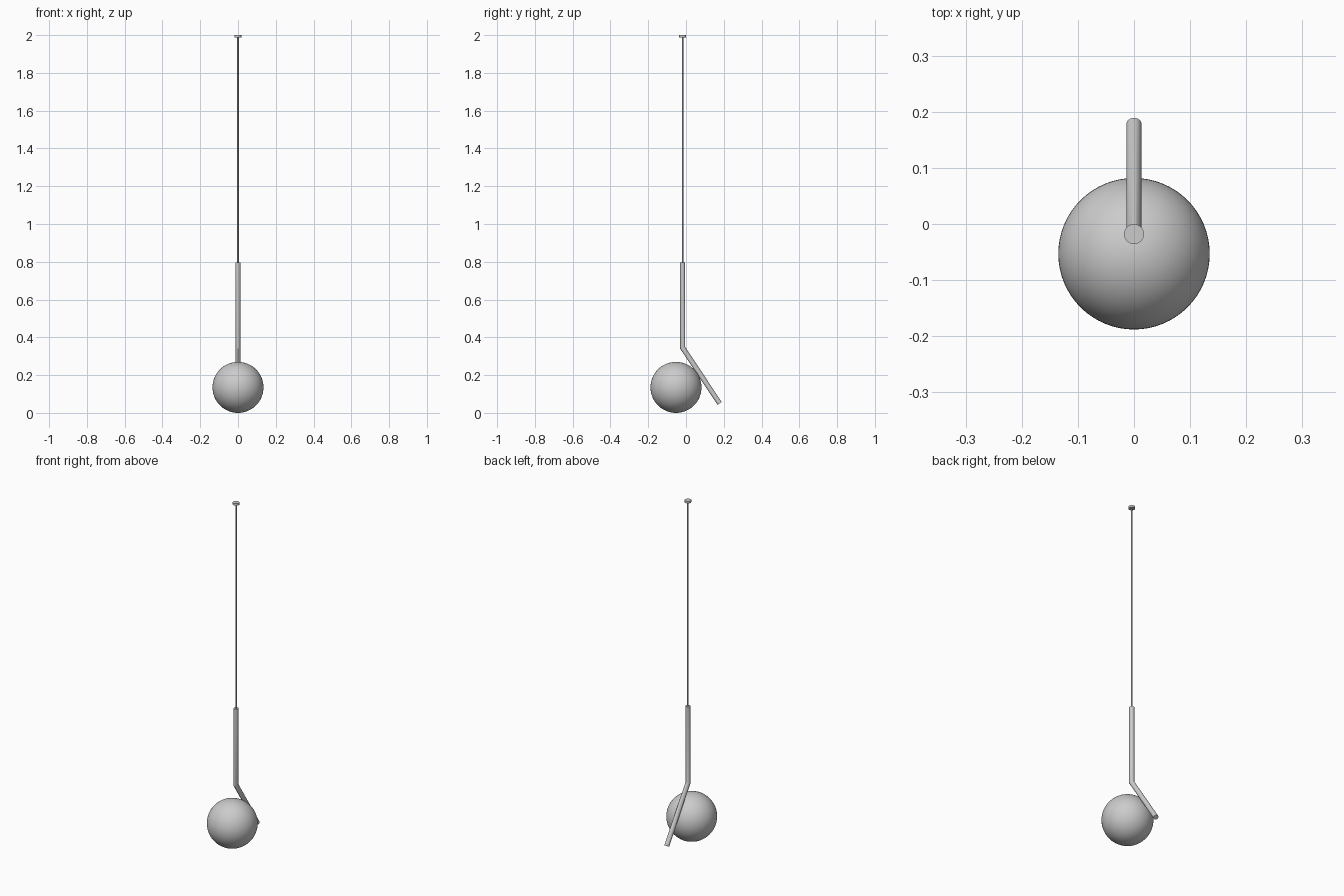
import bpy, bmesh, math
from mathutils import Vector

if "Cube" in bpy.data.objects:
    bpy.data.objects.remove(bpy.data.objects["Cube"])

AXIS_Y = -0.018     # hanging axis
SIDES = 32


def finish(bm, name, angle=30):
    bmesh.ops.recalc_face_normals(bm, faces=bm.faces)
    me = bpy.data.meshes.new(name)
    bm.to_mesh(me)
    bm.free()
    ob = bpy.data.objects.new(name, me)
    bpy.context.collection.objects.link(ob)
    bpy.ops.object.select_all(action='DESELECT')
    ob.select_set(True)
    bpy.context.view_layer.objects.active = ob
    bpy.ops.object.shade_smooth_by_angle(angle=math.radians(angle))
    return ob


def rod(name, path, radius):
    """Capped round tube along a path in the YZ plane, with mitred bends."""
    pts = [Vector((0, y, z)) for y, z in path]
    dirs = [(b - a).normalized() for a, b in zip(pts, pts[1:])]
    bm = bmesh.new()
    rings = []
    for i, p in enumerate(pts):
        d = dirs[max(i - 1, 0)]
        n = (d + dirs[min(i, len(dirs) - 1)]).normalized()   # mitre plane
        side = Vector((1, 0, 0))
        up = d.cross(side)
        ring = []
        for k in range(SIDES):
            a = math.tau * k / SIDES
            o = radius * (math.cos(a) * side + math.sin(a) * up)
            o -= d * (o.dot(n) / d.dot(n))
            ring.append(bm.verts.new(p + o))
        rings.append(ring)
    for r0, r1 in zip(rings, rings[1:]):
        for k in range(SIDES):
            j = (k + 1) % SIDES
            bm.faces.new((r0[k], r0[j], r1[j], r1[k]))
    bm.faces.new(rings[0])
    bm.faces.new(rings[-1])
    return finish(bm, name)


# ceiling cap and suspension cable
rod("ceiling_cap", [(AXIS_Y, 2.0), (AXIS_Y, 1.988)], 0.0178)
rod("cable", [(AXIS_Y, 1.99), (AXIS_Y, 0.79)], 0.004)

# bent metal stem
rod("bent_stem", [(AXIS_Y, 0.795), (AXIS_Y, 0.345), (0.178, 0.05)], 0.0134)

# glass globe resting against the slanted stem
bm = bmesh.new()
bmesh.ops.create_uvsphere(bm, u_segments=64, v_segments=32, radius=0.135)
bmesh.ops.translate(bm, verts=bm.verts, vec=(0, -0.053, 0.135))
finish(bm, "globe")
